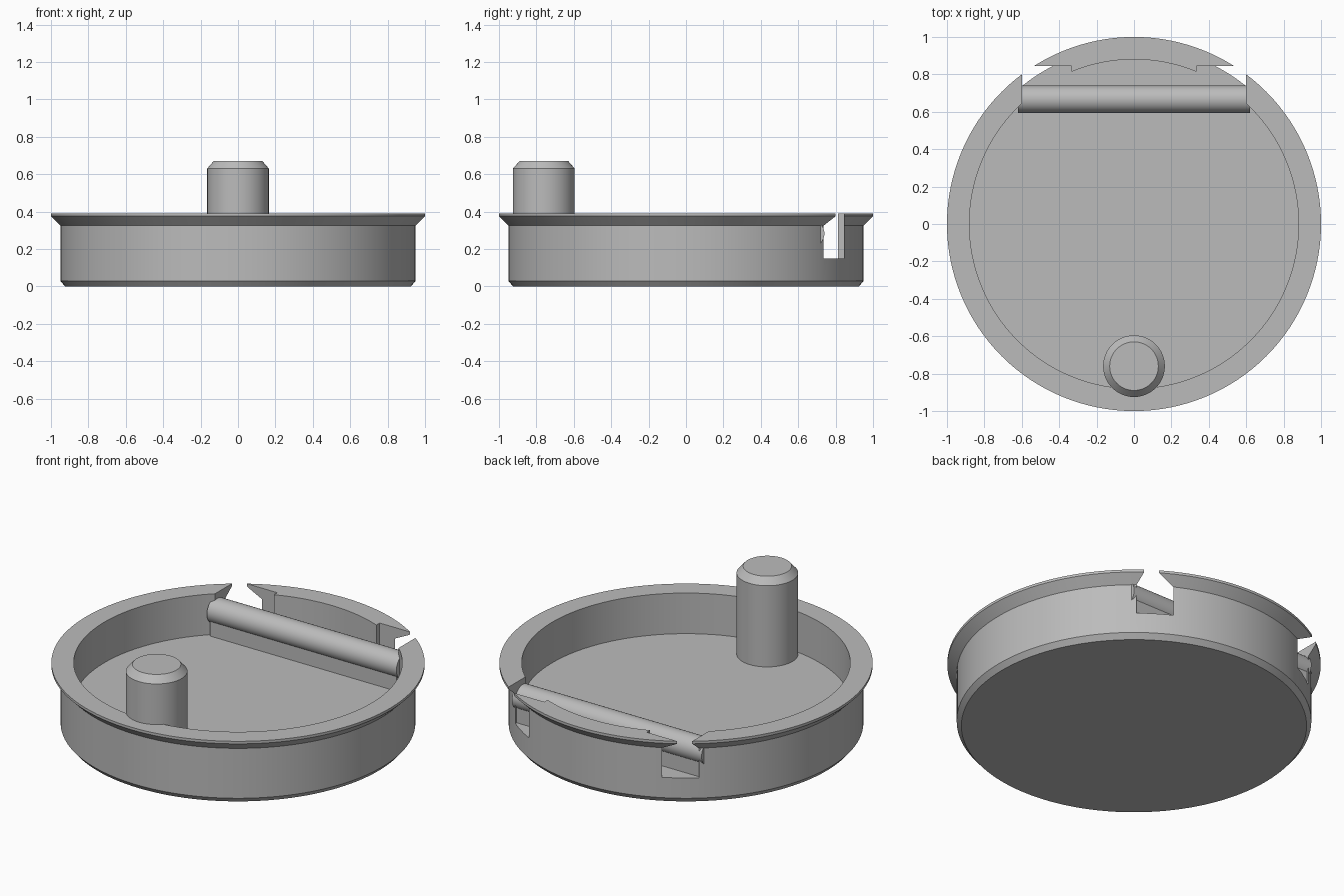
import bpy
import bmesh
import math
from mathutils import Matrix

cube = bpy.data.objects.get("Cube")
if cube:
    bpy.data.objects.remove(cube, do_unlink=True)

SEGMENTS = 128
FLOOR = 0.15

grey = bpy.data.materials.new("plain_grey")
grey.use_nodes = True
colour = (0.5, 0.5, 0.5, 1)
grey.diffuse_color = colour
grey.node_tree.nodes["Principled BSDF"].inputs["Base Color"].default_value = colour


def make_object(name, bm):
    bmesh.ops.recalc_face_normals(bm, faces=bm.faces)
    mesh = bpy.data.meshes.new(name)
    bm.to_mesh(mesh)
    bm.free()
    mesh.materials.append(grey)
    obj = bpy.data.objects.new(name, mesh)
    bpy.context.collection.objects.link(obj)
    return obj


def select(obj):
    bpy.ops.object.select_all(action="DESELECT")
    obj.select_set(True)
    bpy.context.view_layer.objects.active = obj


def smooth(obj):
    select(obj)
    bpy.ops.object.shade_smooth_by_angle(angle=math.radians(30))


def lathe(name, profile, segments=SEGMENTS, matrix=Matrix()):
    """Solid of revolution about z; flat caps close both ends of the profile."""
    bm = bmesh.new()
    rings = []
    for r, z in profile:
        angles = [2 * math.pi * i / segments for i in range(segments)]
        rings.append([bm.verts.new((r * math.cos(a), r * math.sin(a), z)) for a in angles])
    for low, high in zip(rings, rings[1:]):
        for i in range(segments):
            j = (i + 1) % segments
            bm.faces.new((low[i], low[j], high[j], high[i]))
    bm.faces.new(rings[0])
    bm.faces.new(rings[-1])
    bm.transform(matrix)
    return make_object(name, bm)


def box(name, low, high):
    bm = bmesh.new()
    bmesh.ops.create_cube(bm, size=1)
    for v in bm.verts:
        v.co = [lo if c < 0 else hi for c, lo, hi in zip(v.co, low, high)]
    return make_object(name, bm)


# Dish with chamfered foot, flared rim and recessed floor
dish = lathe("dish", [(0.925, 0), (0.95, 0.03), (0.95, 0.325), (1, 0.375),
                      (1, 0.39), (0.88, 0.39), (0.88, FLOOR)])

# Two slots cut through the back of the wall
for side in (-1, 1):
    xs = sorted((side * 0.335, side * 0.6))
    cutter = box("slot_cutter", (xs[0], 0.6, FLOOR), (xs[1], 0.845, 0.6))
    cutter.hide_render = True
    cut = dish.modifiers.new("slot", "BOOLEAN")
    cut.operation = "DIFFERENCE"
    cut.solver = "EXACT"
    cut.object = cutter
    select(dish)
    bpy.ops.object.modifier_apply(modifier=cut.name)
    bpy.data.objects.remove(cutter, do_unlink=True)
smooth(dish)

# Upright handle pin with a chamfered top
smooth(lathe("handle_pin", [(0.165, FLOOR), (0.165, 0.63), (0.13, 0.67)], 64,
             Matrix.Translation((0, -0.76, 0))))

# Cross bar lying between the slots, on a low support block
smooth(lathe("cross_bar", [(0.073, -0.62), (0.073, 0.62)], 48,
             Matrix.Translation((0, 0.667, 0.282)) @ Matrix.Rotation(math.pi / 2, 4, "Y")))
box("bar_support", (-0.61, 0.61, FLOOR - 0.01), (0.61, 0.725, 0.27))
